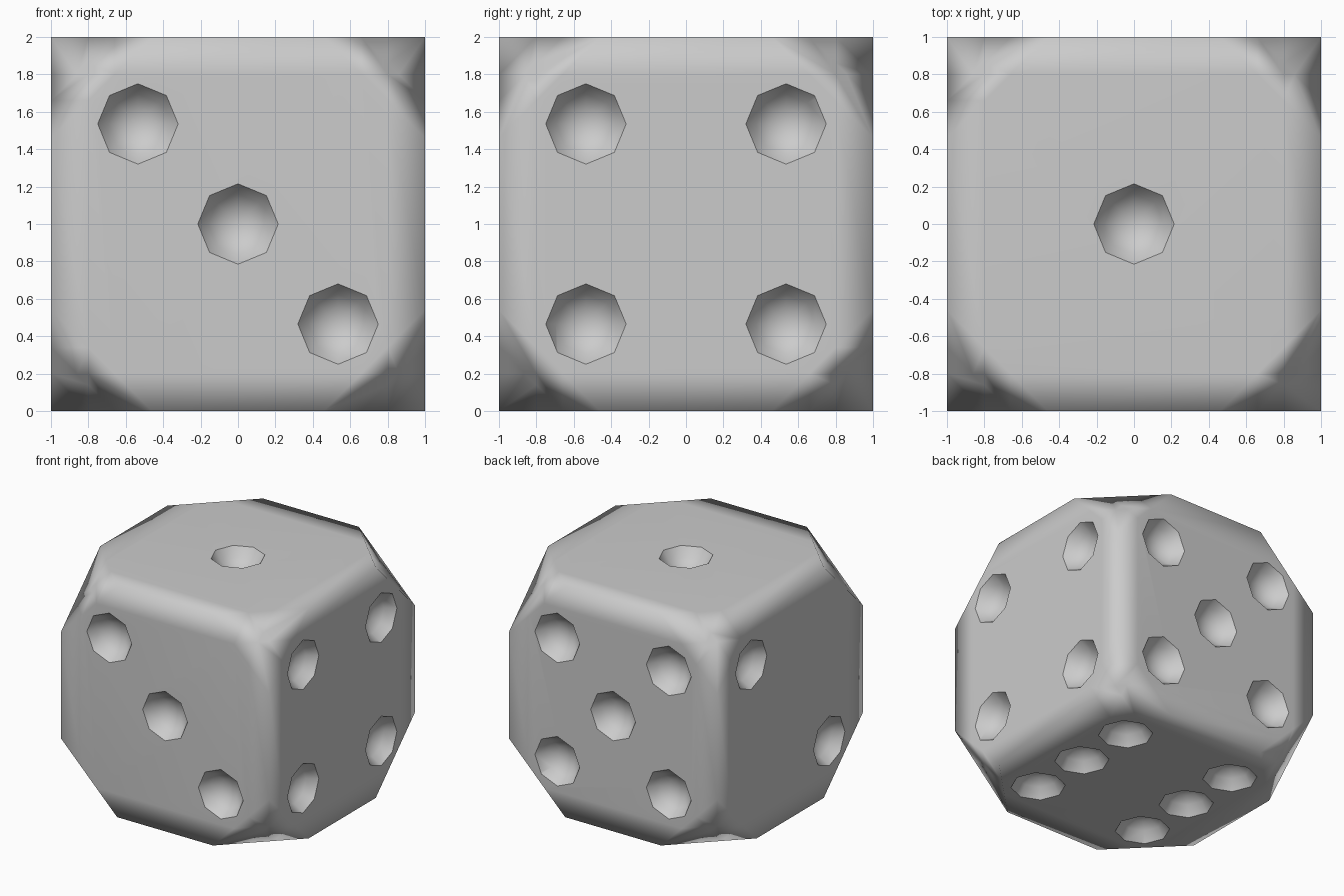
import bpy, bmesh, math
from mathutils import Vector, Matrix

if "Cube" in bpy.data.objects:
    bpy.data.objects.remove(bpy.data.objects["Cube"])

P = 0.535      # pip spacing from the face centre
R = 0.215      # pip radius
CUT = 2.46     # corner plane: |x|+|y|+|z| = CUT
LOOP = 0.8     # support loops holding the faces flat


def new_object(name, bm):
    bmesh.ops.recalc_face_normals(bm, faces=bm.faces)
    for f in bm.faces:
        f.smooth = True
    me = bpy.data.meshes.new(name)
    bm.to_mesh(me)
    bm.free()
    ob = bpy.data.objects.new(name, me)
    bpy.context.collection.objects.link(ob)
    return ob


def bisect(bm, co, no, clear=False):
    geom = bm.verts[:] + bm.edges[:] + bm.faces[:]
    return bmesh.ops.bisect_plane(bm, geom=geom, dist=1e-5, plane_co=co,
                                  plane_no=no, clear_outer=clear)


# die body: cube with eight corners cut off
bm = bmesh.new()
bmesh.ops.create_cube(bm, size=2)
for sx in (-1, 1):
    for sy in (-1, 1):
        for sz in (-1, 1):
            n = Vector((sx, sy, sz))
            bisect(bm, n * CUT / 3, n, True)
            bmesh.ops.holes_fill(bm, edges=[e for e in bm.edges if e.is_boundary], sides=0)
# support loops beside every edge
for axis in range(3):
    for s in (-1, 1):
        n = Vector((0, 0, 0))
        n[axis] = s
        bisect(bm, n * LOOP, n)
die = new_object("die_body", bm)


# pips: eight-sided bowls, (radius, height relative to the face)
PROFILE = [(R, 0.06), (R, 0), (0.16, -0.085), (0.085, -0.127)]
DEPTH = 0.14


def add_pip(bm, centre, u, v, n):
    def at(r, h, a):
        return bm.verts.new(centre + u * r * math.cos(a) + v * r * math.sin(a) + n * h)
    rings = [[at(r, h, i * math.pi / 4) for i in range(8)] for r, h in PROFILE]
    bm.faces.new(rings[0])
    for a, b in zip(rings, rings[1:]):
        for i in range(8):
            j = (i + 1) % 8
            bm.faces.new((a[i], a[j], b[j], b[i]))
    tip = at(0, -DEPTH, 0)
    for i in range(8):
        bm.faces.new((rings[-1][i], rings[-1][(i + 1) % 8], tip))


X, Y, Z = Vector((1, 0, 0)), Vector((0, 1, 0)), Vector((0, 0, 1))
four = [(-1, -1), (-1, 1), (1, -1), (1, 1)]
# (normal, u axis, v axis, pip positions)
FACES = [
    (Z, X, Y, [(0, 0)]),                              # top
    (-X, Y, Z, [(1, 1), (-1, -1)]),                   # left
    (-Y, X, Z, [(-1, 1), (0, 0), (1, -1)]),           # front
    (X, Y, Z, four),                                  # right
    (Y, X, Z, four + [(0, 0)]),                       # back
    (-Z, X, Y, four + [(-1, 0), (1, 0)]),             # bottom
]
bm = bmesh.new()
for n, u, v, spots in FACES:
    for a, b in spots:
        add_pip(bm, n + u * a * P + v * b * P, u, v, n)
cutter = new_object("pip_cutter", bm)
cutter.hide_render = True

# carve the pips
mod = die.modifiers.new("pips", 'BOOLEAN')
mod.operation = 'DIFFERENCE'
mod.solver = 'EXACT'
mod.object = cutter
bpy.context.view_layer.objects.active = die
die.select_set(True)
bpy.ops.object.modifier_apply(modifier=mod.name)
bpy.data.objects.remove(cutter)

# crisp pip rims, everything else smooth
bm = bmesh.new()
bm.from_mesh(die.data)
for e in bm.edges:
    inside = [max(abs(c) for c in f.calc_center_median()) < 0.995 and
              sum(abs(c) for c in f.calc_center_median()) < CUT - 0.01 for f in e.link_faces]
    e.smooth = len(set(inside)) < 2
for f in bm.faces:
    f.smooth = True
bmesh.ops.translate(bm, verts=bm.verts, vec=(0, 0, 1))
bm.to_mesh(die.data)
bm.free()

# large faces dominate the shading, so only the edge strips look rounded
wn = die.modifiers.new("weighted_normals", 'WEIGHTED_NORMAL')
wn.keep_sharp = True
